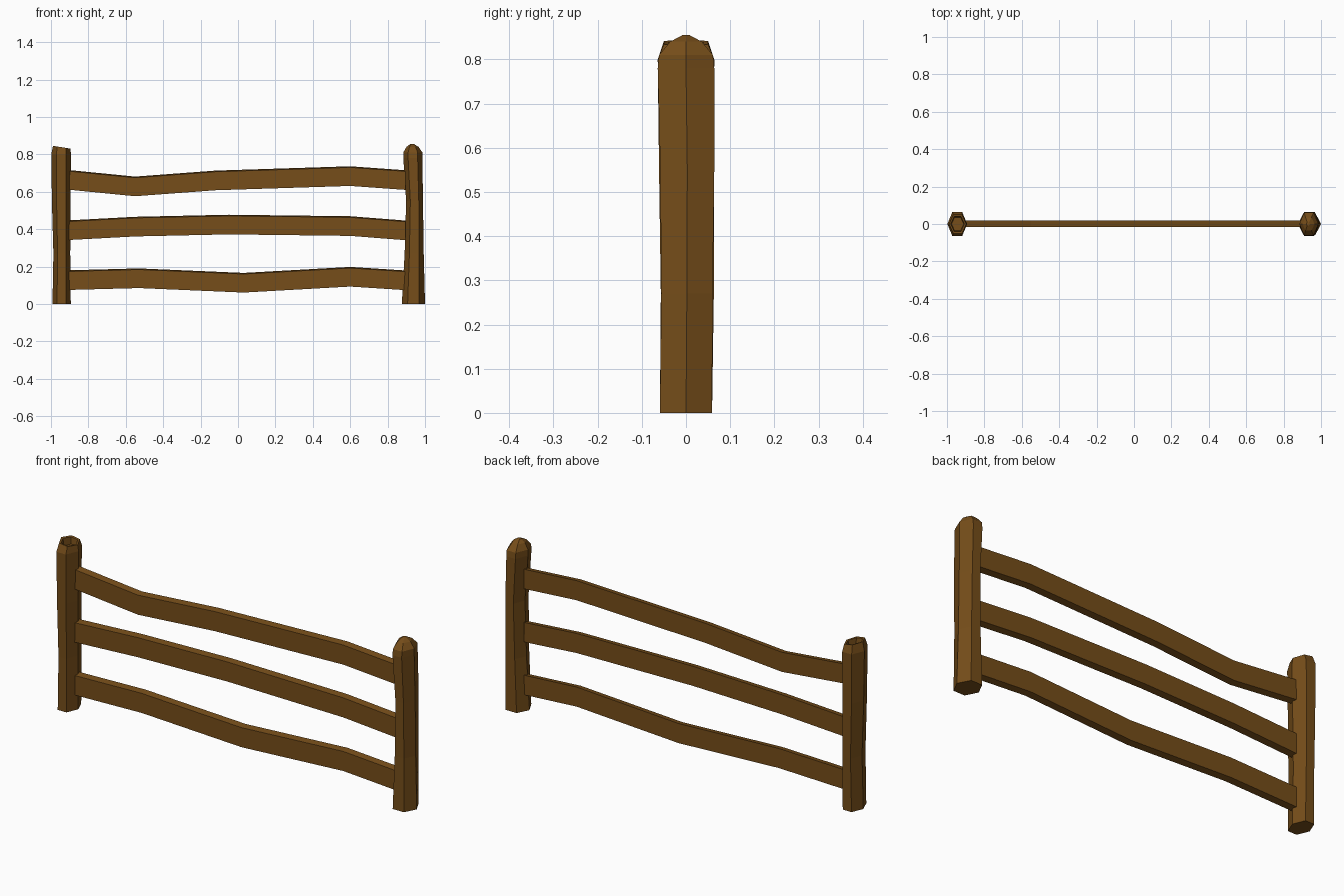
import bpy, bmesh, math

if "Cube" in bpy.data.objects:
    bpy.data.objects.remove(bpy.data.objects["Cube"])

wood = bpy.data.materials.new("brown_wood")
wood.diffuse_color = (0.18, 0.075, 0.01, 1)
wood.use_nodes = True
wood.node_tree.nodes["Principled BSDF"].inputs["Base Color"].default_value = wood.diffuse_color


def loft(name, loops):
    """Skin a list of equal-length vertex loops and cap both ends."""
    bm = bmesh.new()
    rings = [[bm.verts.new(p) for p in loop] for loop in loops]
    n = len(rings[0])
    for a, b in zip(rings, rings[1:]):
        for i in range(n):
            j = (i + 1) % n
            bm.faces.new((a[i], a[j], b[j], b[i]))
    bm.faces.new(rings[0][::-1])
    bm.faces.new(rings[-1])
    bmesh.ops.recalc_face_normals(bm, faces=bm.faces)
    mesh = bpy.data.meshes.new(name)
    bm.to_mesh(mesh)
    bm.free()
    mesh.materials.append(wood)
    obj = bpy.data.objects.new(name, mesh)
    bpy.context.collection.objects.link(obj)
    return obj


def hexagon(z, cx, cy, rx, ry, tilt=0.0):
    """Six-sided ring with corners on the x axis; tilt slopes it along x."""
    loop = []
    for i in range(6):
        a = math.radians(60 * i)
        x = rx * math.cos(a)
        loop.append((cx + x, cy + ry * math.sin(a) / math.sin(math.pi / 3), z + tilt * x))
    return loop


# Left post: chipped rim with a shallow hollow in the top
left = [(0, -.943, 0, .049, .059), (.27, -.942, .003, .045, .060),
        (.55, -.945, .001, .050, .062), (.80, -.945, 0, .053, .064),
        (.838, -.943, 0, .046, .050, -.16), (.836, -.943, 0, .036, .040, -.16),
        (.805, -.943, 0, .032, .036)]
loft("left_post", [hexagon(*r) for r in left])

# Right post: crooked shaft with a rounded top
right = [(0, .938, 0, .062, .059), (.27, .942, .002, .051, .058),
         (.55, .944, .003, .045, .061), (.78, .935, 0, .051, .064),
         (.81, .935, 0, .051, .061), (.84, .933, 0, .032, .036),
         (.855, .931, 0, .010, .008)]
loft("right_post", [hexagon(*r) for r in right])

# Three wavy rails: centre line given as x, z
rails = {
    "top_rail": [(-.905, .663), (-.55, .628), (-.12, .660), (.60, .683), (.895, .662)],
    "middle_rail": [(-.905, .394), (-.55, .413), (-.05, .424), (.60, .416), (.895, .393)],
    "bottom_rail": [(-.905, .127), (-.53, .137), (.03, .113), (.60, .145), (.895, .126)],
}
for name, path in rails.items():
    loops = []
    for x, z in path:
        loops.append([(x, -.015, z - .045), (x, .018, z - .052),
                      (x, .018, z + .045), (x, -.015, z + .052)])
        # Slightly skewed plank section
        loops[-1] = [(x, -.015, z - .052), (x, .018, z - .046),
                     (x, .018, z + .053), (x, -.015, z + .047)]
    loft(name, loops)
